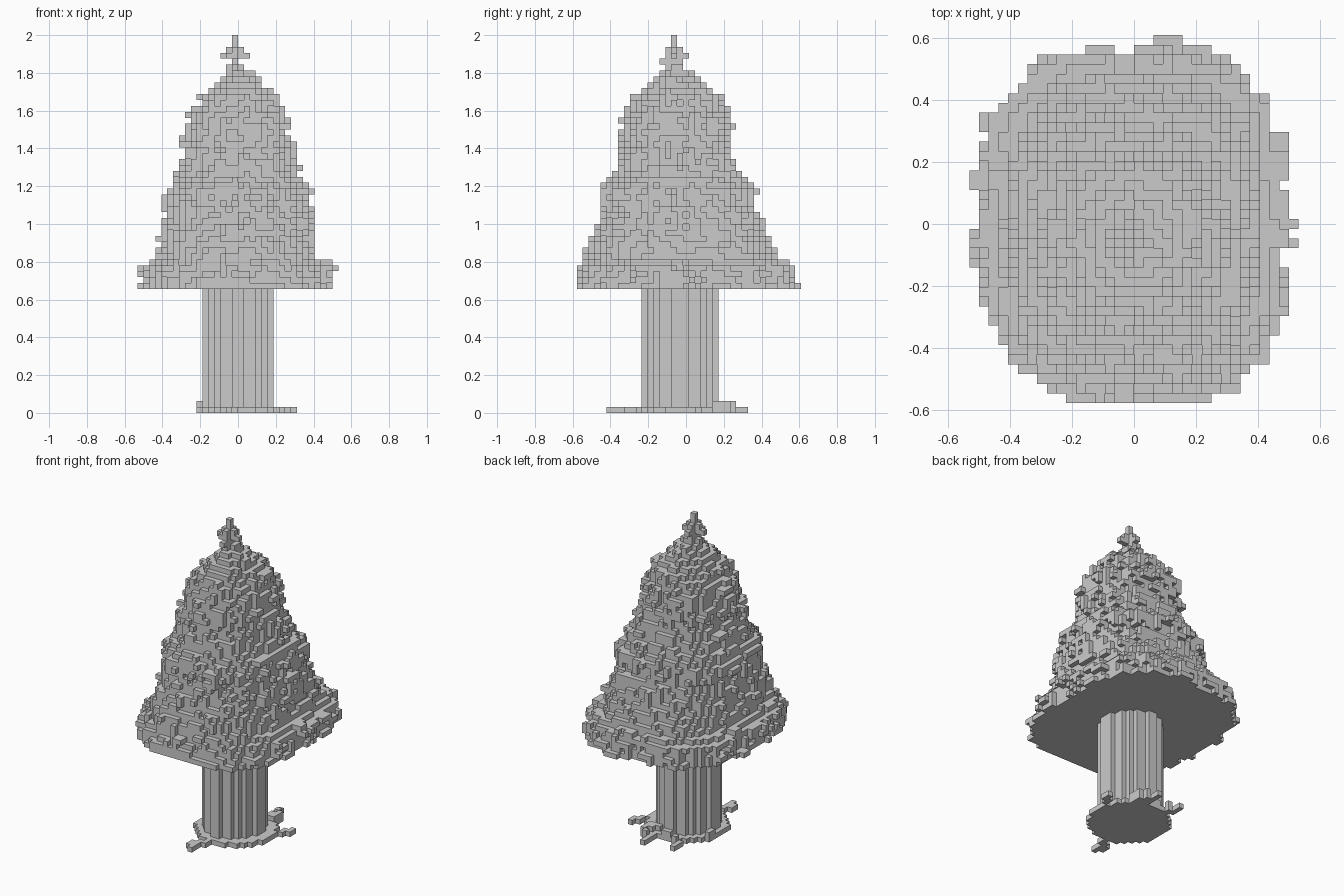
import bpy
import bmesh
import random
from mathutils import Vector, noise

if "Cube" in bpy.data.objects:
    bpy.data.objects.remove(bpy.data.objects["Cube"], do_unlink=True)

random.seed(11)
V = 1 / 32              # edge of one block
SIDES = [Vector(s) for s in
         ((1, 0, 0), (-1, 0, 0), (0, 1, 0), (0, -1, 0), (0, 0, 1), (0, 0, -1))]


def neighbours(c):
    return [tuple(int(a + b) for a, b in zip(c, s)) for s in SIDES]


def build_blocks(name, cells):
    """Skin a set of block cells; cell (i, j, k) spans x i..i+1, y j-.5..j+.5, z k..k+1."""
    bm = bmesh.new()
    verts = {}

    def corner(p):
        key = tuple(round(a * 2) for a in p)
        if key not in verts:
            verts[key] = bm.verts.new(p * V)
        return verts[key]

    for c in sorted(cells):
        mid = Vector(c) + Vector((0.5, 0, 0.5))
        for n, other in zip(SIDES, neighbours(c)):
            if other in cells:
                continue
            u = Vector((n.y, n.z, n.x))
            w = n.cross(u)
            bm.faces.new([corner(mid + (n + u * a + w * b) / 2)
                          for a, b in ((-1, -1), (1, -1), (1, 1), (-1, 1))])
    bmesh.ops.dissolve_limit(bm, angle_limit=0.01, verts=bm.verts[:], edges=bm.edges[:])
    mesh = bpy.data.meshes.new(name)
    bm.to_mesh(mesh)
    bm.free()
    obj = bpy.data.objects.new(name, mesh)
    bpy.context.collection.objects.link(obj)
    return obj


def disc(radius, cx, cy, power, layers):
    """Cells inside a rounded outline; a low power pulls the diagonals in."""
    reach = int(radius) + 2
    return {(i, j, k) for k in layers
            for i in range(-reach, reach) for j in range(-reach - 2, reach + 2)
            if abs(i + 0.5 - cx) ** power + abs(j - cy) ** power < radius ** power}


# Trunk: a stepped column reaching just into the foliage
build_blocks("trunk", disc(6.2, 0, -1, 1.5, range(1, 22)))

# Roots: a thin ragged plate with a few runners
roots = {c for c in disc(7.7, 0.4, -1, 1.9, [0]) if c[0] >= -7}
for x, y, steps in ((-1, -8, "fflflfrf"), (1, 6, "rbrblbb"), (3, 5, "brbl"),
                    (7, 2, "rbrb"), (-3, 6, "blbb")):
    for s in steps:
        x += {"l": -1, "r": 1}.get(s, 0)
        y += {"f": -1, "b": 1}.get(s, 0)
        roots.add((min(9, x), max(-13, min(10, y)), 0))
for c in sorted(roots):
    if 4 < c[1] < 10 and c[0] < 6 and random.random() < 0.4 or c[0] == -7 and c[1] > 0:
        roots.add((c[0], c[1], 1))
build_blocks("roots", roots)

# Foliage: layer, half width, half depth, depth centre, squareness
PROFILE = [
    (21, 15.6, 18.2, 0, 3),
    (24, 15.2, 17.2, 0, 3),
    (26, 13, 15.8, -0.5, 2.8),
    (30, 12.3, 13.8, -1, 2.7),
    (34, 11.7, 12, -1.2, 2.6),
    (37, 11.6, 12.4, -1.3, 2.6),
    (40, 10, 10, -1.5, 2.5),
    (43, 8.8, 8.8, -1.6, 2.4),
    (47, 8.3, 9, -1.6, 2.3),
    (50, 7.6, 8.6, -1.6, 2.2),
    (53, 5.9, 7.1, -1.4, 2.1),
    (55, 4, 4.9, -1.8, 1.9),
    (57, 1.8, 2.2, -2, 1.7),
]


def profile_at(k):
    for low, high in zip(PROFILE, PROFILE[1:]):
        if k <= high[0]:
            t = (k - low[0]) / (high[0] - low[0])
            return [a + (b - a) * t for a, b in zip(low[1:], high[1:])]


hull = set()
for k in range(21, 58):
    a, b, cy, n = profile_at(k)
    for i in range(-18, 18):
        for j in range(-20, 21):
            x, y = abs(i + 0.5) / a, abs(j - cy) / b
            depth = ((x ** n + y ** n) ** (1 / n) - 1) * min(a, b)
            clump = noise.noise(Vector((i * 0.23, j * 0.23, k * 0.35)))
            if depth < 0.8 * clump + random.choice((-0.3, 0, 0, 0, 0.2)):
                hull.add((i, j, k))

# Needle tufts: short runs of blocks clinging to the surface
foliage = set(hull)
surface = sorted(c for c in hull if any(n not in hull for n in neighbours(c)[:4]))
for c in random.sample(surface, len(surface) // 7):
    out = [n for n in neighbours(c)[:4] if n not in hull]
    if not out:
        continue
    tip = random.choice(out)
    side = (0, 1, 0) if tip[0] != c[0] else (1, 0, 0)
    along = random.choice((side, (0, 0, 1)))
    for step in range(random.choice((1, 1, 2, 3))):
        cell = tuple(t + d * step for t, d in zip(tip, along))
        if any(n in hull for n in neighbours(cell)):
            foliage.add(cell)
foliage = {c for c in foliage if -17 <= c[0] <= 16 and -19 <= c[1] <= 19
           and abs(c[0] + 0.5) + abs(c[1]) < 28.5
           and any(n in foliage for n in neighbours(c))}
build_blocks("foliage", foliage)

# Spire: a slim core with crossed twigs and a single block tip
spire = {(-1, -2, k) for k in range(57, 64)}
spire |= {(i, -2, k) for i in (-2, 0) for k in (57, 58, 60, 61)}
spire |= {(-1, j, k) for j in (-3, -1) for k in (57, 58, 59, 60, 61)}
spire |= {(-3, -2, 60), (1, -2, 60), (-1, -4, 59), (-1, 0, 60), (-2, -3, 60), (0, -1, 58)}
build_blocks("spire", spire)
